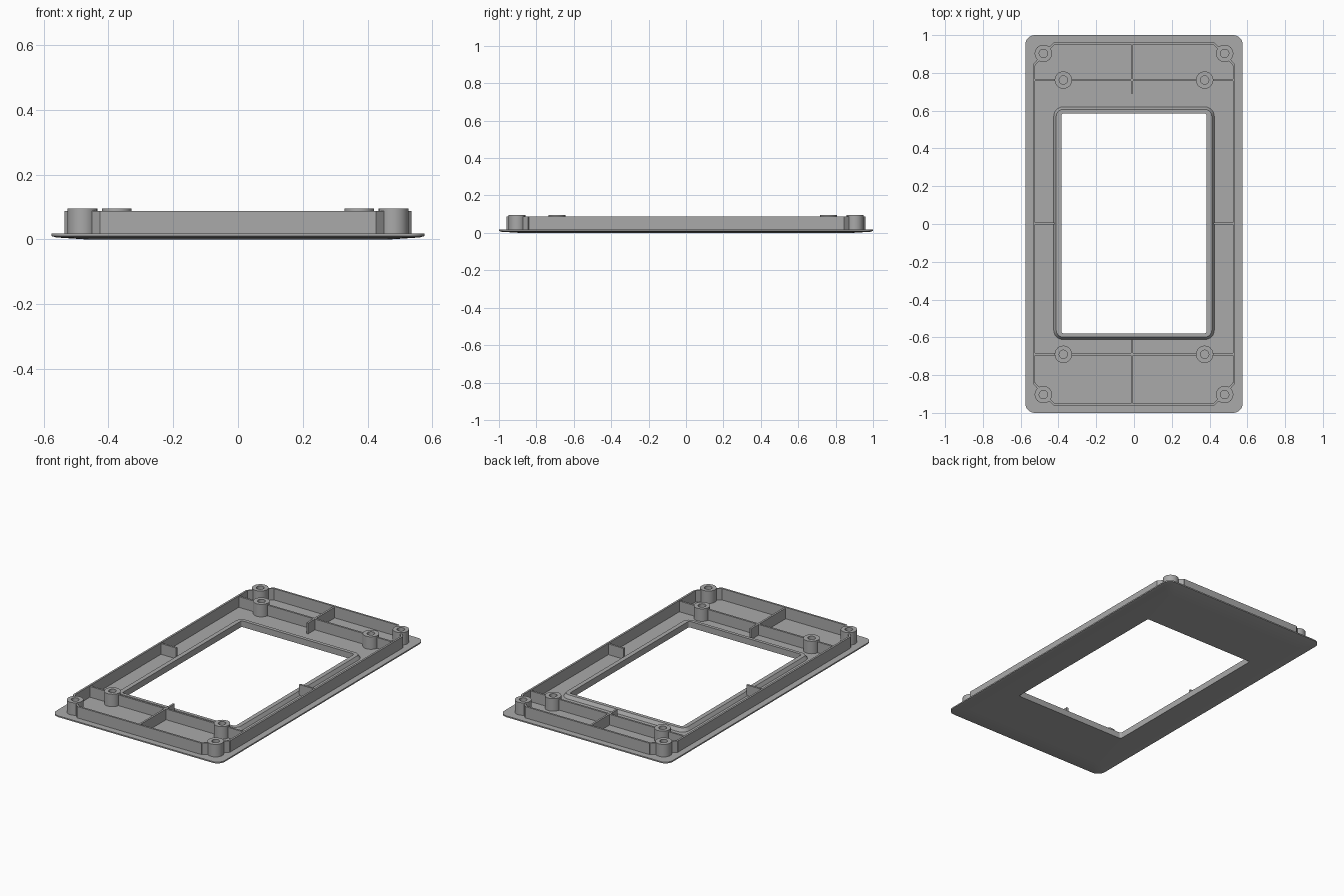
import bpy, bmesh, math
from mathutils import Vector

cube = bpy.data.objects.get("Cube")
if cube:
    bpy.data.objects.remove(cube)

grey = bpy.data.materials.new("plain grey")
grey.use_nodes = True
GREY = (0.4, 0.4, 0.4, 1)
grey.diffuse_color = GREY
grey.node_tree.nodes["Principled BSDF"].inputs["Base Color"].default_value = GREY

FLOOR, WALL_TOP, BOSS_TOP = 0.016, 0.088, 0.095


def finish(name, bm):
    bmesh.ops.recalc_face_normals(bm, faces=bm.faces)
    mesh = bpy.data.meshes.new(name)
    bm.to_mesh(mesh)
    bm.free()
    mesh.materials.append(grey)
    obj = bpy.data.objects.new(name, mesh)
    bpy.context.collection.objects.link(obj)
    bpy.ops.object.select_all(action='DESELECT')
    bpy.context.view_layer.objects.active = obj
    obj.select_set(True)
    bpy.ops.object.shade_smooth_by_angle(angle=math.radians(30))
    return obj


def bridge(bm, loops):
    """Join a closed series of equal loops with quads."""
    n = len(loops[0])
    for a, b in zip(loops, loops[1:] + loops[:1]):
        for i in range(n):
            j = (i + 1) % n
            bm.faces.new((a[i], a[j], b[j], b[i]))


def rounded_loop(bm, hx, hy, r, z, cy=0, steps=8):
    loop = []
    for k, (sx, sy) in enumerate([(1, 1), (-1, 1), (-1, -1), (1, -1)]):
        for i in range(steps + 1):
            a = math.pi / 2 * (k + i / steps)
            loop.append(bm.verts.new((sx * (hx - r) + r * math.cos(a),
                                      cy + sy * (hy - r) + r * math.sin(a), z)))
    return loop


def frame(name, rings):
    bm = bmesh.new()
    bridge(bm, [rounded_loop(bm, *ring) for ring in rings])
    return finish(name, bm)


def wall(name, p, q, top=WALL_TOP, thick=0.012):
    """Upright thin wall between two plan points."""
    p, q = Vector(p), Vector(q)
    d = (q - p).normalized() * thick / 2
    side = Vector((-d.y, d.x))
    bm = bmesh.new()
    base = bm.faces.new([bm.verts.new((*c, FLOOR))
                         for c in (p + side, p - side, q - side, q + side)])
    up = bmesh.ops.extrude_face_region(bm, geom=[base])["geom"]
    for v in up:
        if isinstance(v, bmesh.types.BMVert):
            v.co.z = top
    return finish(name, bm)


def boss(name, x, y, outer=0.046, inner=0.022, steps=32):
    """Round screw post with a blind hole."""
    bm = bmesh.new()
    loops = []
    for r, z in ((outer, FLOOR), (outer, BOSS_TOP), (inner, BOSS_TOP), (inner, FLOOR)):
        loops.append([bm.verts.new((x + r * math.cos(math.tau * i / steps),
                                    y + r * math.sin(math.tau * i / steps), z))
                      for i in range(steps)])
    bridge(bm, loops)
    return finish(name, bm)


# Face plate with softly sloped underside and a raised rim around the window
frame("face_plate", [
    (0.385, 0.582, 0.012, 0.0, 0.003),
    (0.47, 0.89, 0.03, 0.0),
    (0.56, 0.985, 0.045, 0.006),
    (0.575, 1.0, 0.05, 0.01),
    (0.575, 1.0, 0.05, 0.018),
    (0.425, 0.616, 0.05, 0.018, 0.004),
    (0.412, 0.603, 0.038, 0.038, 0.004),
    (0.385, 0.582, 0.012, 0.038, 0.003),
])

# Perimeter walls, turned inward to meet the corner posts
WX, WY = 0.53, 0.955
for s, side in ((1, "left"), (-1, "right")):
    wall(side + "_wall", (s * WX, -0.84), (s * WX, 0.845))
    wall(side + "_middle_rib", (s * WX, 0.003), (s * 0.42, 0.003), 0.084)
for s, end in ((1, "back"), (-1, "front")):
    wall(end + "_wall", (-0.425, s * WY), (0.425, s * WY))
    for t, side in ((1, "left"), (-1, "right")):
        name = end + "_" + side
        wall(name + "_side_return", (t * WX, s * 0.841), (t * 0.5, s * 0.875))
        wall(name + "_end_return", (t * 0.422, s * WY), (t * 0.455, s * 0.925))
        boss(name + "_corner_post", t * 0.48, s * 0.903)

# Cross ribs, lengthwise ribs and inner posts
for end, y, tip, edge in (("back", 0.762, 0.69, WY), ("front", -0.69, -0.612, -WY)):
    for t, side in ((1, "left"), (-1, "right")):
        boss(end + "_" + side + "_inner_post", t * 0.374, y)
        wall(end + "_" + side + "_outer_cross_rib", (t * WX, y), (t * 0.415, y), 0.084)
    wall(end + "_cross_rib", (-0.333, y), (0.333, y), 0.084)
    wall(end + "_lengthwise_rib", (-0.01, tip), (-0.01, edge), 0.084)
